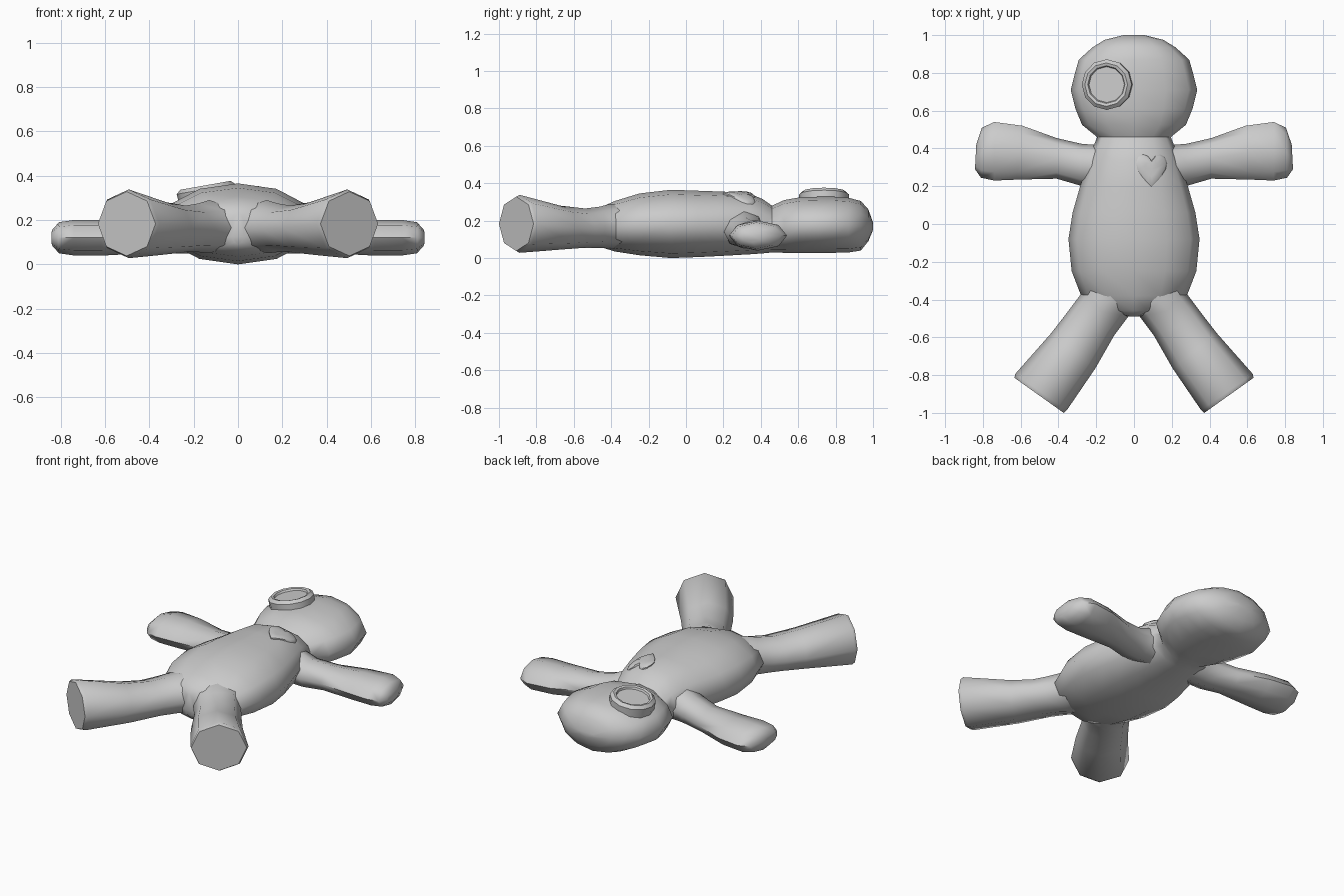
import bpy, bmesh, math
from mathutils import Vector
from mathutils.bvhtree import BVHTree

if "Cube" in bpy.data.objects:
    bpy.data.objects.remove(bpy.data.objects["Cube"])


def finish(bm, name, angle=60):
    bmesh.ops.recalc_face_normals(bm, faces=bm.faces)
    me = bpy.data.meshes.new(name)
    bm.to_mesh(me)
    bm.free()
    ob = bpy.data.objects.new(name, me)
    bpy.context.collection.objects.link(ob)
    bpy.ops.object.select_all(action='DESELECT')
    ob.select_set(True)
    bpy.context.view_layer.objects.active = ob
    bpy.ops.object.shade_smooth_by_angle(angle=math.radians(angle))
    return ob


def loft(stations, sides, flip=1):
    """Stations are two edge points in plan (ax, ay, bx, by) plus low and high z."""
    bm = bmesh.new()
    rings = []
    for ax, ay, bx, by, lo, hi in stations:
        a, b = Vector((ax * flip, ay)), Vector((bx * flip, by))
        mid, half = (a + b) / 2, (b - a) / 2
        ring = []
        for i in range(sides):
            t = math.tau * i / sides
            p = mid + half * math.cos(t)
            z = (lo + hi) / 2 + (hi - lo) / 2 * math.sin(t)
            ring.append(bm.verts.new((p.x, p.y, z)))
        rings.append(ring)
    for r, s in zip(rings, rings[1:]):
        for i in range(sides):
            j = (i + 1) % sides
            bm.faces.new((r[i], r[j], s[j], s[i]))
    bm.faces.new(rings[0])
    bm.faces.new(rings[-1])
    return bm


# Torso, neck and head: y, half width, low z, high z
body = [(-0.49, 0.03, 0.09, 0.23), (-0.46, 0.15, 0.06, 0.27), (-0.38, 0.28, 0.035, 0.305),
        (-0.25, 0.33, 0.015, 0.345), (-0.08, 0.347, 0.0, 0.365), (0.06, 0.325, 0.005, 0.36),
        (0.2, 0.285, 0.012, 0.355), (0.34, 0.24, 0.02, 0.345), (0.41, 0.215, 0.025, 0.315),
        (0.46, 0.195, 0.03, 0.28), (0.525, 0.275, 0.028, 0.31), (0.61, 0.31, 0.028, 0.325),
        (0.71, 0.335, 0.028, 0.328), (0.79, 0.315, 0.028, 0.328), (0.87, 0.292, 0.03, 0.322),
        (0.935, 0.22, 0.04, 0.305), (0.975, 0.155, 0.09, 0.26), (1.0, 0.055, 0.15, 0.19)]
torso = finish(loft([(-w, y, w, y, lo, hi) for y, w, lo, hi in body], 12), "body")

# Arms and legs, mirrored
arm = [(0.08, 0.2, 0.08, 0.42, 0.05, 0.26), (0.22, 0.2, 0.22, 0.42, 0.05, 0.25),
       (0.29, 0.205, 0.28, 0.425, 0.05, 0.22), (0.41, 0.24, 0.41, 0.455, 0.05, 0.2),
       (0.62, 0.235, 0.59, 0.52, 0.04, 0.2), (0.74, 0.23, 0.74, 0.54, 0.04, 0.2),
       (0.81, 0.245, 0.805, 0.51, 0.05, 0.19), (0.842, 0.29, 0.835, 0.42, 0.085, 0.155)]
leg = [(-0.03, -0.3, 0.24, -0.22, 0.06, 0.28), (-0.02, -0.44, 0.28, -0.37, 0.05, 0.29),
       (0.03, -0.49, 0.325, -0.43, 0.055, 0.275), (0.105, -0.59, 0.37, -0.49, 0.055, 0.265),
       (0.205, -0.765, 0.44, -0.58, 0.045, 0.28), (0.355, -0.985, 0.63, -0.795, 0.028, 0.338),
       (0.372, -1.0, 0.632, -0.815, 0.038, 0.328)]
for flip, side in ((1, "right"), (-1, "left")):
    finish(loft(arm, 8, flip), side + "_arm")
    finish(loft(leg, 8, flip), side + "_leg")

# Button eye: turned profile of radius and height
bm = bmesh.new()
profile = [(0.13, -0.06), (0.134, 0.025), (0.115, 0.042), (0.1, 0.038), (0.095, 0.026)]
n = 12
rings = [[bm.verts.new((r * math.cos(math.tau * i / n), r * math.sin(math.tau * i / n), z))
          for i in range(n)] for r, z in profile]
for r, s in zip(rings, rings[1:]):
    for i in range(n):
        j = (i + 1) % n
        bm.faces.new((r[i], r[j], s[j], s[i]))
bm.faces.new(rings[0])
bm.faces.new(rings[-1])
eye = finish(bm, "button_eye", 40)
eye.location = (-0.14, 0.738, 0.315)
eye.rotation_euler = (0, math.radians(-10), 0)

# Heart patch draped on the chest
tree = BVHTree.FromObject(torso, bpy.context.evaluated_depsgraph_get())
half = [(0, 0.045), (0.02, 0.07), (0.045, 0.078), (0.07, 0.065), (0.082, 0.035),
        (0.075, 0.0), (0.05, -0.04), (0.025, -0.068), (0, -0.093)]
outline = half + [(-x, y) for x, y in half[-2:0:-1]]
bm = bmesh.new()


def drape(x, y, lift):
    hit = tree.ray_cast(Vector((x, y, 2)), Vector((0, 0, -1)))[0]
    return bm.verts.new((x, y, hit.z + lift))


layers = [[drape(0.093 + x * k, 0.29 + y * k, h) for x, y in outline]
          for k, h in ((1, -0.02), (1, 0.008), (0.9, 0.013), (0.45, 0.014))]
centre = drape(0.093, 0.29, 0.014)
n = len(outline)
for i in range(n):
    j = (i + 1) % n
    for r, s in zip(layers, layers[1:]):
        bm.faces.new((r[i], r[j], s[j], s[i]))
    bm.faces.new((layers[-1][i], layers[-1][j], centre))
finish(bm, "heart_patch", 40)
